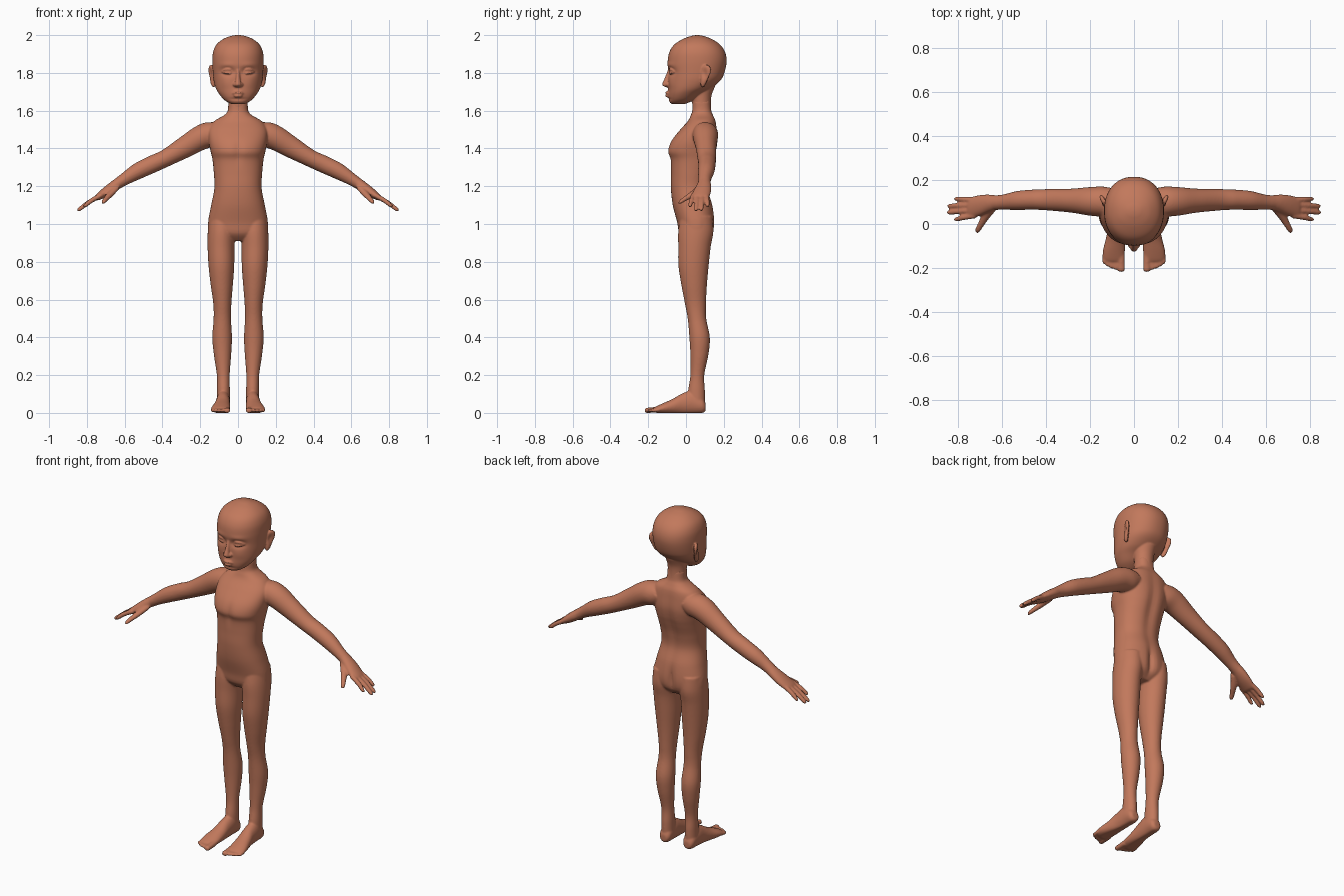
import bpy, bmesh, math
from mathutils import Vector

X, Y, Z = Vector((1, 0, 0)), Vector((0, 1, 0)), Vector((0, 0, 1))

skin = bpy.data.materials.new("warm brown skin")
skin.diffuse_color = (0.54, 0.19, 0.107, 1)


def spline(a, b, c, d, t):
    return 0.5 * (2 * b + (c - a) * t + (2 * a - 5 * b + 4 * c - d) * t * t
                  + (3 * b - a - 3 * c + d) * t ** 3)


def loft(bm, rows, u, v, side=1, power=1.0, n=40, steps=6):
    """Skin smooth sections; a row is (x, y, z, radius along u, radius along v)."""
    rows = [rows[0]] + list(rows) + [rows[-1]]
    dense = []
    for i in range(1, len(rows) - 2):
        for s in range(steps):
            dense.append([spline(*q, s / steps) for q in zip(*rows[i - 1:i + 3])])
    dense.append(rows[-1])
    curve = lambda k: math.copysign(abs(k) ** power, k)
    rings = []
    for x, y, z, ru, rv in dense:
        ring = []
        for k in range(n):
            a = 2 * math.pi * k / n
            p = Vector((x, y, z)) + u * max(ru, .001) * curve(math.cos(a)) \
                + v * max(rv, .001) * curve(math.sin(a))
            ring.append(bm.verts.new((p.x * side, p.y, max(p.z, 0))))
        rings.append(ring)
    for r, q in zip(rings, rings[1:]):
        for k in range(n):
            bm.faces.new((r[k], r[(k + 1) % n], q[(k + 1) % n], q[k]))
    bm.faces.new(rings[0][::-1])
    bm.faces.new(rings[-1])
    return [w for ring in rings for w in ring]


def upright(rows):
    """Rows of (z, half width, front y, back y) to loft rows on the centre line."""
    return [(0, (f + b) / 2, z, w, (b - f) / 2) for z, w, f, b in rows]


def sculpt(verts, centre, spread, push):
    """Soft brush: push vertices near a point."""
    for w in verts:
        d = sum(((w.co[i] - centre[i]) / spread[i]) ** 2 for i in range(3))
        w.co += Vector(push) * math.exp(-d)


def finish(bm, name, voxel, smooth):
    """Fuse the overlapping parts to one smooth skin."""
    bmesh.ops.recalc_face_normals(bm, faces=bm.faces[:])
    me = bpy.data.meshes.new(name)
    bm.to_mesh(me)
    bm.free()
    ob = bpy.data.objects.new(name, me)
    bpy.context.collection.objects.link(ob)
    bpy.context.view_layer.objects.active = ob
    m = ob.modifiers.new("fuse", 'REMESH')
    m.mode, m.voxel_size = 'VOXEL', voxel
    bpy.ops.object.modifier_apply(modifier="fuse")
    m = ob.modifiers.new("soften", 'SMOOTH')
    m.factor, m.iterations = 0.5, smooth
    bpy.ops.object.modifier_apply(modifier="soften")
    ob.data.materials.clear()
    ob.data.materials.append(skin)
    ob.data.shade_smooth()


# Torso
body = bmesh.new()
torso = loft(body, upright([
    (1.65, .052, .035, .13), (1.60, .054, .033, .135), (1.575, .075, .025, .145),
    (1.545, .125, .01, .158), (1.50, .155, -.03, .165), (1.44, .155, -.078, .17),
    (1.385, .145, -.097, .163), (1.34, .135, -.083, .15), (1.27, .128, -.08, .128),
    (1.19, .125, -.08, .118), (1.10, .142, -.07, .142), (1.01, .158, -.047, .152),
    (.95, .15, -.035, .14), (.91, .08, .0, .10)]), X, Y, power=.88, n=64)
sculpt(torso, (0, -.09, 1.38), (.02, .05, .06), (0, .008, 0))
sculpt(torso, (0, .16, 1.3), (.03, .06, .2), (0, -.012, 0))
sculpt(torso, (0, .15, 1.0), (.018, .06, .07), (0, -.02, 0))

for s in (-1, 1):
    # Leg
    loft(body, [(.083, .055, 1.04, .07, .085), (.087, .052, .96, .073, .093),
                (.09, .045, .88, .071, .086), (.088, .04, .78, .068, .08),
                (.086, .043, .68, .059, .068), (.083, .05, .58, .048, .056),
                (.083, .058, .50, .046, .049), (.084, .072, .40, .052, .054),
                (.082, .071, .31, .046, .048), (.078, .06, .20, .034, .037),
                (.077, .056, .12, .034, .044), (.077, .055, .05, .034, .045)], X, Y, s)
    # Foot
    loft(body, [(.077, .104, .03, .02, .02), (.077, .085, .04, .034, .042),
                (.078, .03, .055, .037, .06), (.08, -.02, .048, .038, .055),
                (.085, -.07, .034, .044, .04), (.091, -.12, .024, .05, .028),
                (.092, -.155, .018, .048, .018), (.092, -.17, .016, .04, .012)], X, Z, s)
    # Toes
    for x, tip, r in ((.058, -.218, .017), (.083, -.209, .011), (.102, -.203, .011),
                      (.119, -.194, .0105), (.135, -.182, .010)):
        loft(body, [(x, -.14, .018, r, r), (x, tip + .025, .014, r, r * .85),
                    (x, tip + .008, .013, r, r * .85), (x, tip, .012, r * .5, r * .4)],
             X, Z, s, n=16)
    # Arm
    across = Vector((.48, 0, .88))
    loft(body, [(.09, .10, 1.49, .06, .055), (.14, .102, 1.475, .068, .07),
                (.20, .103, 1.455, .065, .065), (.28, .106, 1.408, .055, .057),
                (.38, .11, 1.35, .049, .046), (.45, .111, 1.318, .046, .046),
                (.53, .107, 1.28, .043, .043), (.60, .099, 1.238, .034, .033),
                (.65, .097, 1.205, .034, .028)], Y, across, s)
    # Palm
    flat = Vector((.6, 0, .8))
    loft(body, [(.62, .098, 1.226, .031, .029), (.66, .094, 1.198, .04, .028),
                (.70, .085, 1.170, .047, .025), (.74, .075, 1.143, .048, .018),
                (.752, .074, 1.135, .042, .012)], Y, flat, s)
    # Fingers
    for y0, y1, tip in ((.110, .114, .818), (.087, .082, .848),
                        (.063, .053, .85), (.038, .022, .818)):
        fall = 1.148 - (tip - .73) * .65
        mid, drop = (.73 + tip) / 2, (1.148 + fall) / 2 + .006
        loft(body, [(.72, y0, 1.155, .0125, .013), (mid, (y0 + y1) / 2, drop, .0125, .0125),
                    (tip - .012, y1, fall + .009, .0105, .0105),
                    (tip, y1, fall, .005, .005)], Y, flat, s, n=16)
    # Thumb
    loft(body, [(.645, .075, 1.195, .022, .02), (.675, .035, 1.16, .019, .018),
                (.70, -.008, 1.132, .014, .014), (.712, -.03, 1.118, .012, .011),
                (.716, -.04, 1.11, .005, .005)],
         Vector((.87, .5, 0)), Z, s, n=16)
finish(body, "body", .005, 6)

# Head
head = bmesh.new()
skull = loft(head, upright([
    (1.634, .03, -.07, -.01), (1.642, .05, -.083, .012), (1.66, .076, -.089, .045),
    (1.69, .101, -.092, .085), (1.72, .118, -.092, .135), (1.76, .129, -.093, .182),
    (1.80, .133, -.094, .203), (1.86, .136, -.097, .215), (1.91, .132, -.088, .207),
    (1.95, .114, -.062, .18), (1.98, .077, -.015, .135), (1.996, .035, .03, .09),
    (2.0, .008, .055, .065)]), X, Y, power=.92, n=128, steps=12)
# Neck
loft(head, upright([(1.73, .062, .02, .155), (1.68, .054, .03, .135),
                    (1.62, .052, .034, .132), (1.56, .06, .04, .14)]), X, Y)
# Eye sockets, brows, cheeks, mouth slit and chin
for s in (-1, 1):
    sculpt(skull, (s * .055, -.08, 1.806), (.036, .06, .02), (0, .018, 0))
    sculpt(skull, (s * .06, -.08, 1.842), (.04, .06, .013), (0, -.004, 0))
    sculpt(skull, (s * .065, -.07, 1.745), (.035, .06, .03), (0, -.004, 0))
sculpt(skull, (0, -.09, 1.683), (.03, .05, .03), (0, -.008, 0))
sculpt(skull, (0, -.09, 1.662), (.04, .05, .006), (0, .006, 0))
# Nose
loft(head, [(0, -.083, 1.825, .010, .010), (0, -.088, 1.80, .010, .014),
            (0, -.098, 1.77, .012, .016), (0, -.107, 1.745, .016, .018),
            (0, -.107, 1.734, .018, .017), (0, -.098, 1.724, .012, .010)], X, Y, n=24)
# Lips
for z, w, r in ((1.695, .038, .0065), (1.679, .032, .0075)):
    loft(head, [(-w, -.083, 1.687, .002, .002), (-w * .5, -.096, z, .009, r),
                (0, -.100, z, .010, r), (w * .5, -.096, z, .009, r),
                (w, -.083, 1.687, .002, .002)], Y, Z, n=20)
for s in (-1, 1):
    # Nostril wing
    loft(head, [(.017, -.094, 1.75, .005, .008), (.019, -.096, 1.738, .009, .012),
                (.016, -.094, 1.727, .005, .007)], X, Y, s, n=16)
    # Eyeball and upper and lower lids
    loft(head, [(.030, -.072, 1.806, .003, .003), (.042, -.076, 1.806, .010, .011),
                (.057, -.073, 1.806, .012, .013), (.072, -.065, 1.806, .010, .011),
                (.084, -.054, 1.806, .003, .003)], Y, Z, s, n=20)
    for rise, r in ((.011, .0045), (-.009, .0035)):
        loft(head, [(.028, -.078, 1.803, .004, .003), (.042, -.084, 1.806 + rise, .006, r),
                    (.058, -.082, 1.807 + rise, .006, r),
                    (.074, -.073, 1.807 + rise * .8, .006, r),
                    (.088, -.058, 1.806, .004, .003)], Y, Z, s, n=16)
    # Ear
    ear = loft(head, [(.128, .088, 1.725, .006, .006), (.132, .09, 1.737, .013, .010),
                      (.139, .098, 1.77, .020, .012), (.142, .106, 1.805, .027, .012),
                      (.143, .108, 1.83, .022, .010), (.141, .107, 1.842, .009, .006)],
               Vector((.35, .94, 0)), Vector((.94, -.35, 0)), s, n=40)
    sculpt([w for w in ear if abs(w.co.x) > .136], (s * .148, .098, 1.795),
           (.03, .015, .028), (-s * .012, 0, 0))
finish(head, "head", .004, 5)
